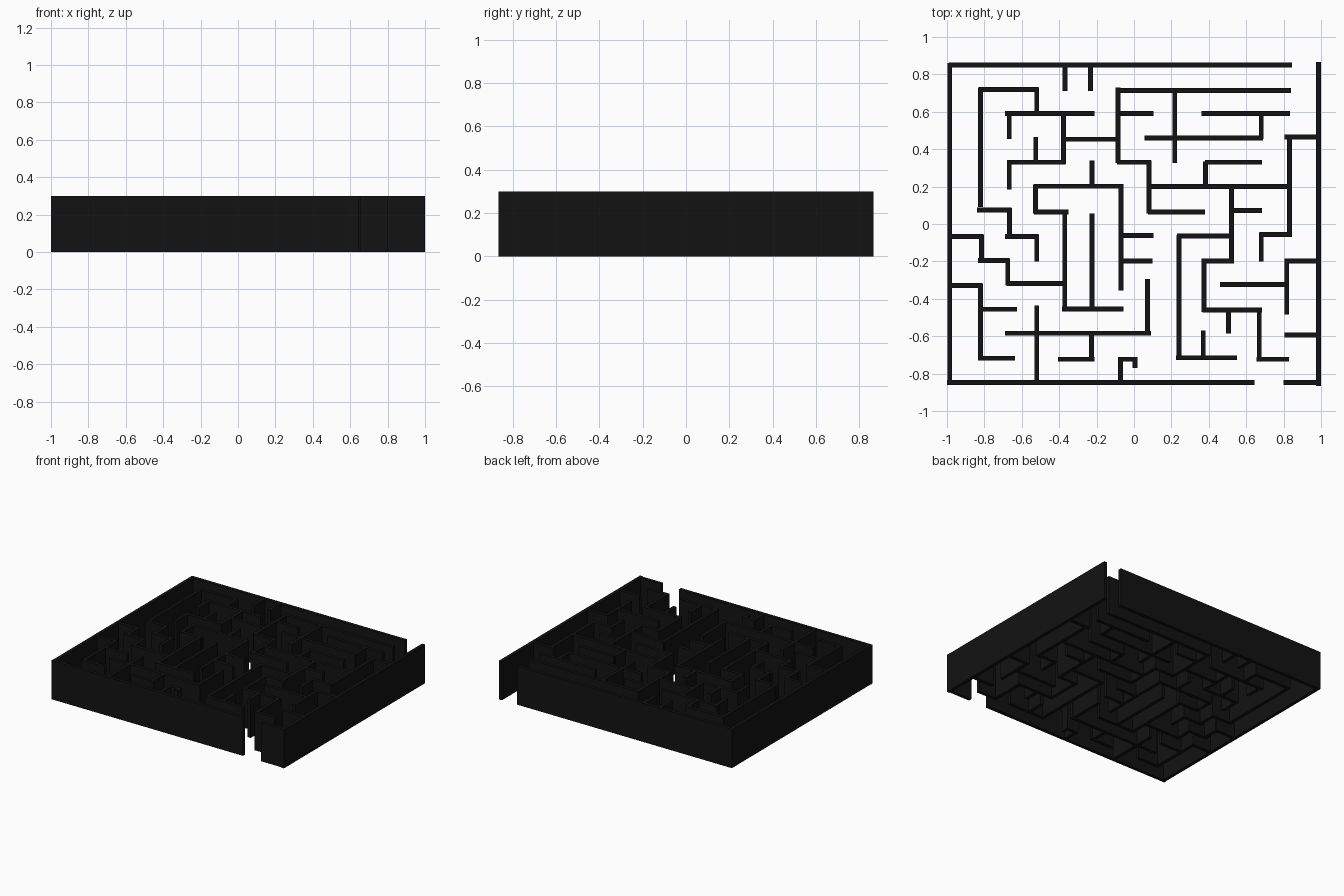
import bpy
import bmesh
from mathutils import Matrix, Vector

HEIGHT = 0.30
THICK = 0.026

black = bpy.data.materials.new("black_wall")
black.diffuse_color = (0.006, 0.006, 0.006, 1)


def add_block(bm, x0, x1, y0, y1):
    m = Matrix.Translation(Vector(((x0 + x1) / 2, (y0 + y1) / 2, HEIGHT / 2)))
    m = m @ Matrix.Diagonal((x1 - x0, y1 - y0, HEIGHT, 1))
    bmesh.ops.create_cube(bm, size=1, matrix=m)


def build_walls(name, along_x=(), along_y=()):
    """along_x: (y, x start, x end); along_y: (x, y start, y end)"""
    bm = bmesh.new()
    t = THICK / 2
    for y, a, b in along_x:
        add_block(bm, a, b, y - t, y + t)
    for x, a, b in along_y:
        add_block(bm, x - t, x + t, a, b)
    mesh = bpy.data.meshes.new(name)
    bm.to_mesh(mesh)
    bm.free()
    mesh.materials.append(black)
    obj = bpy.data.objects.new(name, mesh)
    bpy.context.collection.objects.link(obj)


# Outer boundary with its two gates
build_walls(
    "outer_walls",
    [(0.85, -0.99, 0.845), (-0.847, -1.0, 0.645), (-0.847, 0.80, 1.0)],
    [(-0.985, -0.855, 0.86), (0.987, -0.865, 0.865)])

# Inner walls running left to right, back half
build_walls("back_cross_walls", [
    (0.72, -0.83, -0.51), (0.713, -0.09, 0.84),
    (0.59, -0.69, -0.21), (0.59, -0.08, 0.105), (0.59, 0.36, 0.835),
    (0.453, -0.385, -0.085), (0.46, 0.055, 0.69), (0.465, 0.805, 0.985),
    (0.33, -0.68, -0.365), (0.33, -0.09, 0.09), (0.33, 0.38, 0.685),
    (0.202, -0.535, -0.055), (0.2, 0.08, 0.83),
    (0.075, -0.84, -0.655), (0.065, -0.535, -0.35),
    (0.065, 0.075, 0.38), (0.073, 0.52, 0.685)])

# Inner walls running left to right, front half
build_walls("front_cross_walls", [
    (-0.066, -0.98, -0.805), (-0.066, -0.69, -0.51), (-0.061, -0.07, 0.105),
    (-0.064, 0.23, 0.53), (-0.056, 0.67, 0.845),
    (-0.195, -0.835, -0.665), (-0.198, -0.07, 0.1),
    (-0.198, 0.365, 0.535), (-0.198, 0.81, 0.985),
    (-0.328, -0.985, -0.81), (-0.318, -0.68, -0.365), (-0.324, 0.46, 0.815),
    (-0.456, -0.81, -0.625), (-0.455, -0.385, -0.055), (-0.46, 0.365, 0.685),
    (-0.584, -0.69, 0.09), (-0.594, 0.805, 0.985),
    (-0.718, -0.83, -0.635), (-0.723, -0.405, -0.21), (-0.723, -0.085, 0.015),
    (-0.715, 0.225, 0.55), (-0.723, 0.655, 0.83)])

# Inner walls running front to back, left half
build_walls("left_long_walls", along_y=[
    (-0.82, 0.09, 0.73), (-0.52, 0.59, 0.73), (-0.667, 0.455, 0.6),
    (-0.525, 0.325, 0.465), (-0.667, 0.185, 0.335), (-0.527, 0.055, 0.21),
    (-0.665, -0.075, 0.085), (-0.52, -0.2, -0.055), (-0.815, -0.2, -0.06),
    (-0.675, -0.33, -0.185), (-0.82, -0.73, -0.32), (-0.52, -0.845, -0.435),
    (-0.368, 0.71, 0.85), (-0.232, 0.71, 0.85), (-0.377, 0.32, 0.6),
    (-0.085, 0.325, 0.73), (-0.225, 0.2, 0.34), (-0.37, -0.445, 0.07),
    (-0.225, -0.45, 0.055), (-0.07, -0.355, 0.2), (-0.228, -0.73, -0.58),
    (-0.073, -0.845, -0.71)])

# Inner walls running front to back, right half
build_walls("right_long_walls", along_y=[
    (0.08, 0.055, 0.34), (0.218, 0.325, 0.715), (0.68, 0.455, 0.59),
    (0.383, 0.2, 0.335), (0.832, -0.065, 0.465), (0.522, -0.205, 0.2),
    (0.68, -0.2, -0.045), (0.24, -0.725, -0.06), (0.375, -0.47, -0.185),
    (0.817, -0.485, -0.185), (0.505, -0.585, -0.46), (0.67, -0.73, -0.45),
    (0.37, -0.715, -0.57), (0.072, -0.59, -0.295), (0.005, -0.77, -0.71)])
